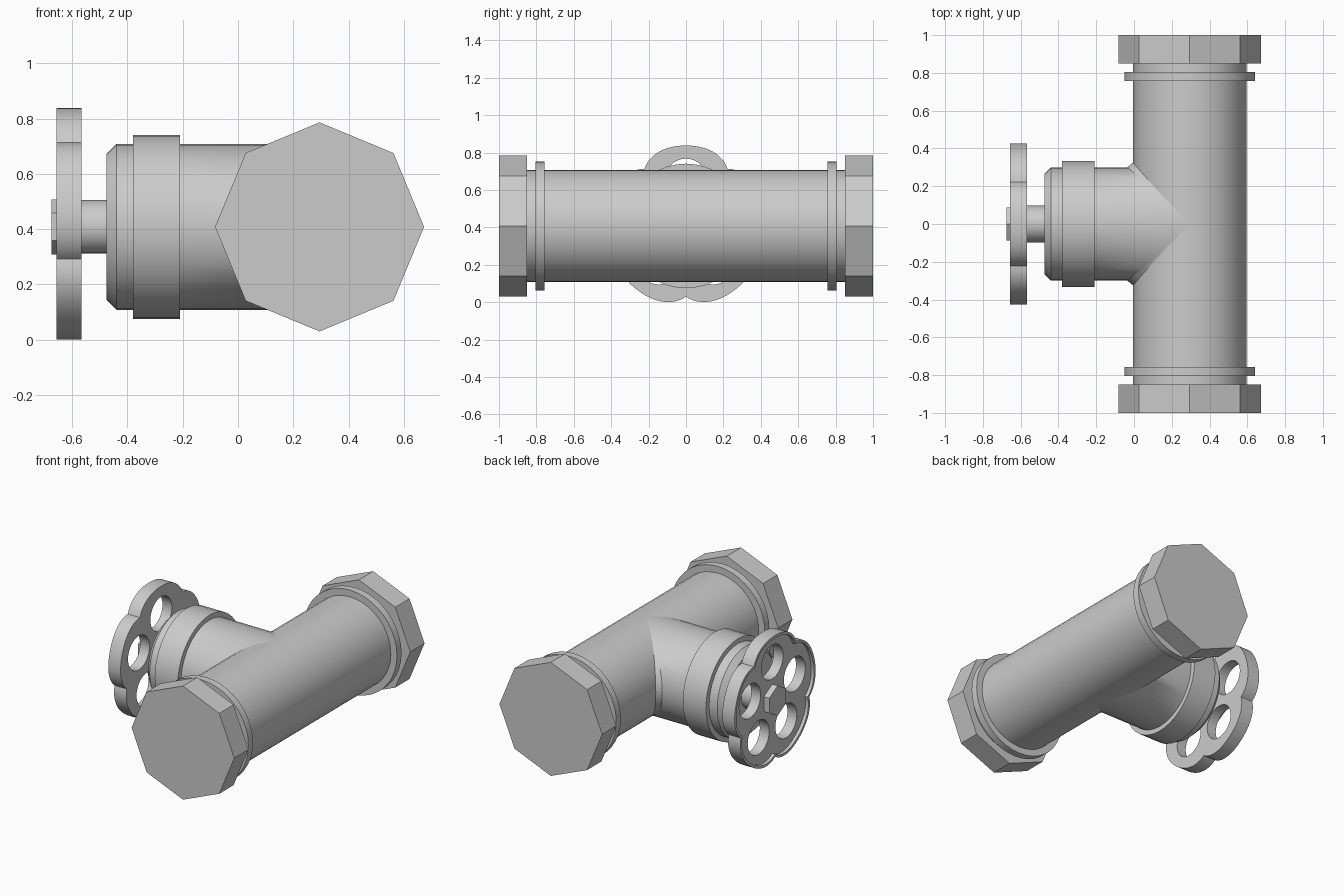
import bpy, bmesh, math

if "Cube" in bpy.data.objects:
    bpy.data.objects.remove(bpy.data.objects["Cube"])

CX, CZ = 0.295, 0.408          # axis of the main pipe
R = 0.30                       # pipe radius


def finish(obj, angle=30):
    bpy.ops.object.select_all(action='DESELECT')
    obj.select_set(True)
    bpy.context.view_layer.objects.active = obj
    bpy.ops.object.shade_smooth_by_angle(angle=math.radians(angle))


def lathe(name, profile, axis, sides=40, phase=0.0, cap_end=True, tweak=None):
    """Spin (position, radius) pairs around the main pipe (Y) or the branch (X)."""
    bm = bmesh.new()
    rings = []
    for i, (p, r) in enumerate(profile):
        ring = []
        for k in range(sides):
            a = phase + math.tau * k / sides
            u, w = r * math.cos(a), r * math.sin(a)
            co = (CX + u, p, CZ + w) if axis == 'Y' else (p, u, CZ + w)
            ring.append(bm.verts.new(co))
        rings.append(ring)
    for a, b in zip(rings, rings[1:]):
        for k in range(sides):
            j = (k + 1) % sides
            bm.faces.new((a[k], a[j], b[j], b[k]))
    bm.faces.new(rings[0])
    if cap_end:
        bm.faces.new(rings[-1])
    bmesh.ops.recalc_face_normals(bm, faces=bm.faces)
    if tweak:
        tweak(rings)
    mesh = bpy.data.meshes.new(name)
    bm.to_mesh(mesh)
    bm.free()
    obj = bpy.data.objects.new(name, mesh)
    bpy.context.collection.objects.link(obj)
    finish(obj)
    return obj


def plate(name, loops, x0, x1):
    """Flat plate across the X axis: first loop is the outline, the rest are holes."""
    cu = bpy.data.curves.new(name, 'CURVE')
    cu.dimensions = '2D'
    cu.fill_mode = 'BOTH'
    cu.extrude = (x1 - x0) / 2
    for pts in loops:
        s = cu.splines.new('POLY')
        s.points.add(len(pts) - 1)
        for sp, (u, w) in zip(s.points, pts):
            sp.co = (u, w, 0, 1)
        s.use_cyclic_u = True
    obj = bpy.data.objects.new(name, cu)
    obj.location = ((x0 + x1) / 2, 0, CZ)
    obj.rotation_euler = (math.pi / 2, 0, math.pi / 2)
    bpy.context.collection.objects.link(obj)
    bpy.ops.object.select_all(action='DESELECT')
    obj.select_set(True)
    bpy.context.view_layer.objects.active = obj
    bpy.ops.object.convert(target='MESH')
    obj = bpy.context.object
    bm = bmesh.new()
    bm.from_mesh(obj.data)
    bmesh.ops.remove_doubles(bm, verts=bm.verts, dist=1e-5)
    bm.to_mesh(obj.data)
    bm.free()
    finish(obj)


# Main pipe with a ring and an octagonal cap at each end
lathe('main_pipe', [(-0.86, R), (0.86, R)], 'Y')
for side, label in ((-1, 'front'), (1, 'back')):
    lathe(label + '_ring', [(side * 0.757, 0.345), (side * 0.805, 0.345)], 'Y')
    lathe(label + '_cap', [(side * 0.85, 0.378), (side * 1.0, 0.378)], 'Y', sides=8)


# Branch pipe, its open end trimmed to the main pipe with a small weld flare
def saddle(rings):
    for v, e in zip(rings[-2], rings[-1]):
        y = v.co.y
        f = (abs(y) / R) ** 2
        v.co.x = CX - abs(y) - 0.03 * f
        e.co.x = CX - abs(y)
        e.co.y = y + math.copysign(0.025 * f, y)


lathe('branch_pipe', [(-0.475, 0.265), (-0.44, R), (-0.38, R), (-0.38, 0.333),
                      (-0.21, 0.333), (-0.21, R), (-0.04, R), (0.0, R)],
      'X', cap_end=False, tweak=saddle)

# Valve stem and hexagonal nut
lathe('stem', [(-0.60, 0.097), (-0.47, 0.097)], 'X', sides=24)
lathe('nut', [(-0.675, 0.10), (-0.60, 0.10)], 'X', sides=6, phase=math.pi / 2)


# Five-lobed hand wheel with round holes and a thin raised rim
def lobes(inset, n=120):
    pts = []
    for k in range(n):
        a = 360 * k / n
        t = abs((a + 36) % 72 - 36) / 36
        r = 0.43 - 0.052 * t ** 3.2 - inset
        b = math.radians(a + 90)
        pts.append((r * math.cos(b), r * math.sin(b)))
    return pts


holes = []
for k in range(5):
    b = math.radians(90 + 72 * k)
    cu, cw = 0.247 * math.cos(b), 0.247 * math.sin(b)
    holes.append([(cu + 0.113 * math.cos(math.tau * i / 32),
                   cw + 0.113 * math.sin(math.tau * i / 32)) for i in range(32)])

plate('wheel_plate', [lobes(0.0)] + holes, -0.635, -0.566)
plate('wheel_rim', [lobes(0.0), lobes(0.018)], -0.656, -0.635)
